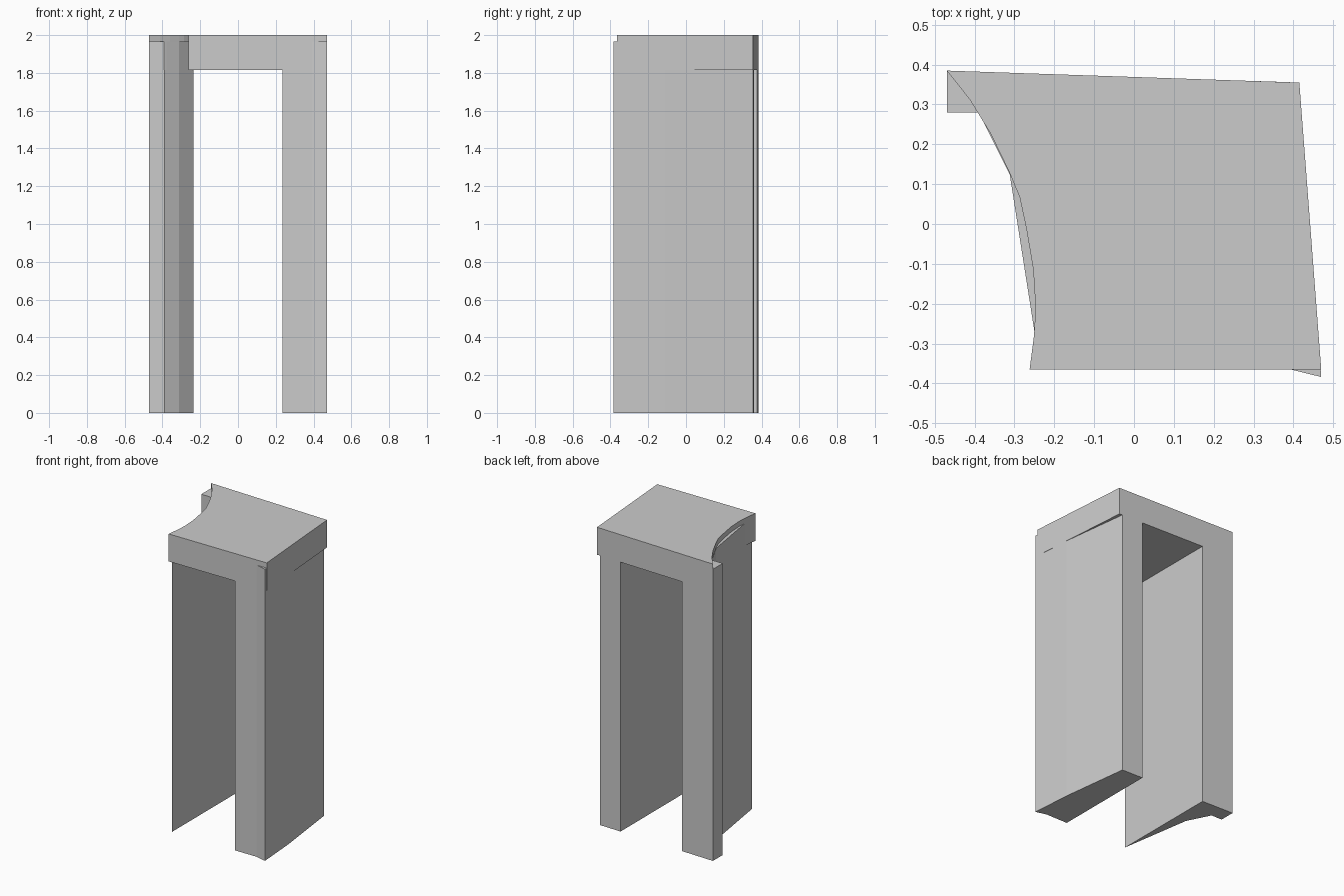
import bpy, bmesh

if "Cube" in bpy.data.objects:
    bpy.data.objects.remove(bpy.data.objects["Cube"])


def prism(name, outline, z0, z1):
    """Extrude a plan outline (counter-clockwise) straight up."""
    bm = bmesh.new()
    base = bm.faces.new([bm.verts.new((x, y, z0)) for x, y in outline])
    top = bmesh.ops.extrude_face_region(bm, geom=[base])["geom"]
    verts = [g for g in top if isinstance(g, bmesh.types.BMVert)]
    bmesh.ops.translate(bm, verts=verts, vec=(0, 0, z1 - z0))
    bmesh.ops.recalc_face_normals(bm, faces=bm.faces)
    mesh = bpy.data.meshes.new(name)
    bm.to_mesh(mesh)
    bm.free()
    obj = bpy.data.objects.new(name, mesh)
    bpy.context.collection.objects.link(obj)
    return obj


SLAB_BOTTOM, LEG_TOP, INNER = 1.815, 1.965, 0.235

# Lintel slab with the hollow, curved left side
hollow = [(-0.47, 0.385), (-0.412, 0.312), (-0.36, 0.227), (-0.313, 0.13),
          (-0.287, 0.067), (-0.27, -0.013), (-0.253, -0.113),
          (-0.247, -0.21), (-0.251, -0.28), (-0.262, -0.365)]
prism("lintel_slab", hollow + [(0.47, -0.365), (0.415, 0.355)],
      SLAB_BOTTOM, 2.0)

# Left wall: wedge that thins to a point at the front
prism("left_wall", [(-0.47, 0.385), (-0.47, 0.28), (-0.39, 0.28),
                    (-0.312, 0.125), (-INNER, -0.365), (-INNER, 0.377)],
      0, LEG_TOP)

# Right wall: flared front corner, set in slightly at the back
prism("right_wall", [(INNER, -0.365), (0.393, -0.365), (0.47, -0.384),
                     (0.45, -0.11), (0.392, 0.356), (INNER, 0.361)],
      0, LEG_TOP)
